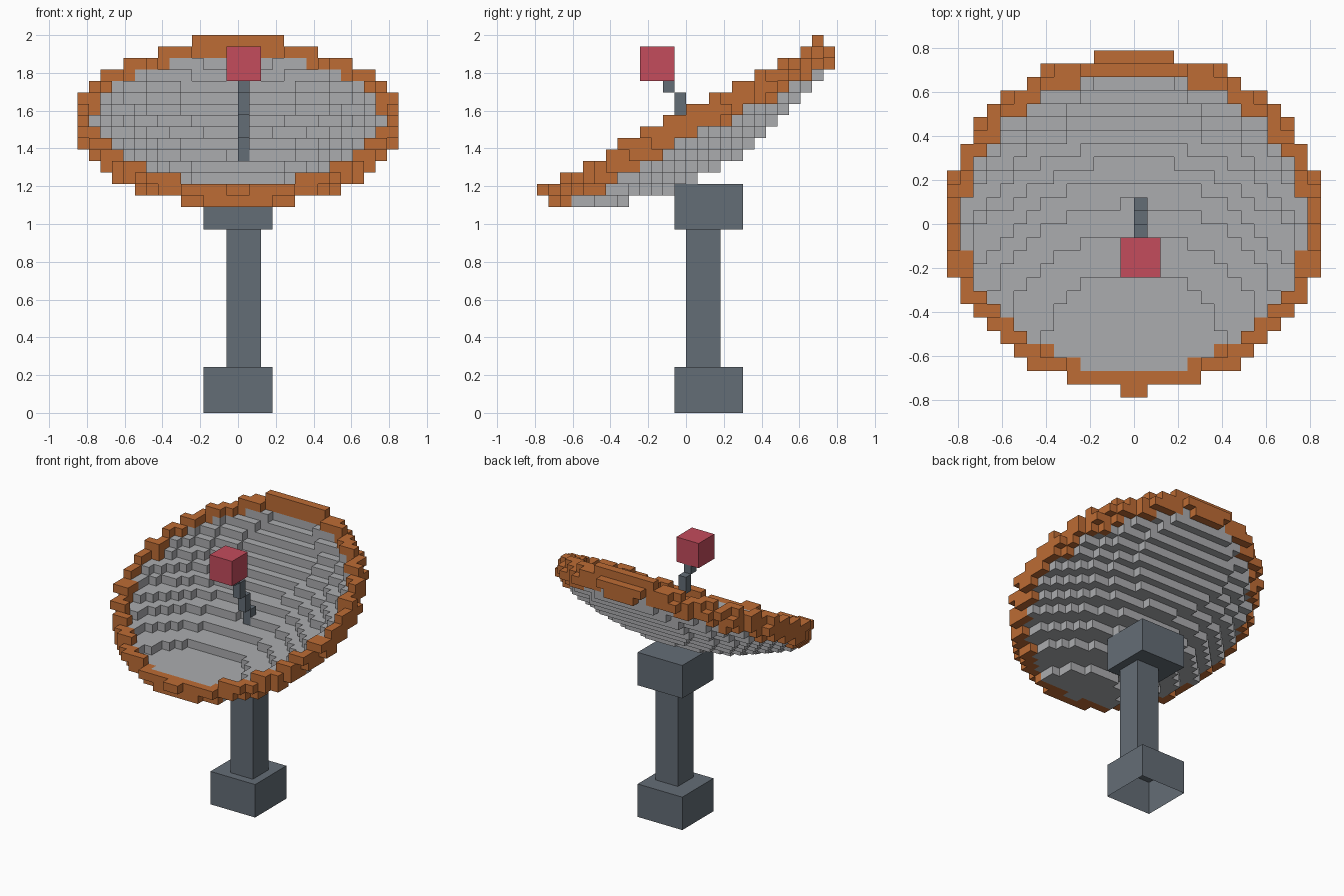
import bpy, bmesh, math
from mathutils import Vector

if "Cube" in bpy.data.objects:
    bpy.data.objects.remove(bpy.data.objects["Cube"])

U = 2 / 33  # edge length of one block


def material(name, rgb):
    m = bpy.data.materials.new(name)
    m.use_nodes = True
    m.diffuse_color = (*rgb, 1)
    m.node_tree.nodes["Principled BSDF"].inputs["Base Color"].default_value = (*rgb, 1)
    return m


ORANGE = material("rim orange", (0.51, 0.15, 0.035))
GREY = material("dish grey", (0.41, 0.415, 0.43))
SLATE = material("slate grey", (0.127, 0.153, 0.181))
RED = material("receiver red", (0.55, 0.072, 0.107))


def finish(name, bm, mat):
    mesh = bpy.data.meshes.new(name)
    bm.to_mesh(mesh)
    bm.free()
    mesh.materials.append(mat)
    ob = bpy.data.objects.new(name, mesh)
    bpy.context.collection.objects.link(ob)
    return ob


def box(name, lo, hi, mat, open_bottom=False):
    """Box between two block-grid corners."""
    lo, hi = Vector(lo) * U, Vector(hi) * U
    bm = bmesh.new()
    bmesh.ops.create_cube(bm, size=1)
    for v in bm.verts:
        v.co = (lo + hi) / 2 + v.co * (hi - lo)
    if open_bottom:
        bm.normal_update()
        down = [f for f in bm.faces if f.normal.z < -0.9]
        bmesh.ops.delete(bm, geom=down, context='FACES_ONLY')
    return finish(name, bm, mat)


# Pedestal
box("base", (-3, -1, 0), (3, 5, 4), SLATE, open_bottom=True)
box("column", (-1, 0, 4), (2, 3, 16), SLATE)
box("mount", (-3, -1, 16), (3, 5, 20), SLATE)

# Stepped feed arm and receiver
for i in range(3):
    box(f"feed_arm_{i + 1}", (0, 1 - i, 22 + 2 * i), (1, 2 - i, 24 + 2 * i), SLATE)
box("feed_arm_tip", (0, -2, 28), (1, -1, 29), SLATE)
box("receiver", (-1, -4, 29), (2, -1, 32), RED)

# Dish: blocks of a tilted spherical cap, with a thicker ring at its edge
CENTRE = Vector((0, -10.58, 45.66))
R_IN, R_OUT = 26.13, 27.7
RIM_IN, RIM_OUT, RIM_TOP = 12.75, 14.0, -21.95
TILT = math.radians(28)
AXIS = Vector((0, -math.sin(TILT), math.cos(TILT)))


def part_at(cell):
    p = Vector(cell) + Vector((0.5, 0.5, 0.5)) - CENTRE
    height = p.dot(AXIS)
    radius = (p - AXIS * height).length
    if p.length > R_OUT or radius > RIM_OUT or height > RIM_TOP:
        return None
    if radius > RIM_IN:
        return "rim"
    return "dish" if p.length > R_IN else None


cells = {}
for x in range(-15, 15):
    for y in range(-15, 15):
        for z in range(15, 35):
            part = part_at((x, y, z))
            if part:
                cells[x, y, z] = part


def block_shell(name, mat):
    """Outer faces of all blocks belonging to one part."""
    bm = bmesh.new()
    verts = {}

    def vert(co):
        key = tuple(co)
        if key not in verts:
            verts[key] = bm.verts.new(Vector(key) * U)
        return verts[key]

    for cell, part in cells.items():
        if part != name:
            continue
        for axis in range(3):
            b, c = (axis + 1) % 3, (axis + 2) % 3
            for side in (0, 1):
                near = list(cell)
                near[axis] += 2 * side - 1
                if tuple(near) in cells:
                    continue
                ring = []
                for db, dc in ((0, 0), (1, 0), (1, 1), (0, 1)):
                    co = list(cell)
                    co[axis] += side
                    co[b] += db
                    co[c] += dc
                    ring.append(vert(co))
                bm.faces.new(ring if side else ring[::-1])
    return finish(name, bm, mat)


block_shell("dish", GREY)
block_shell("rim", ORANGE)
